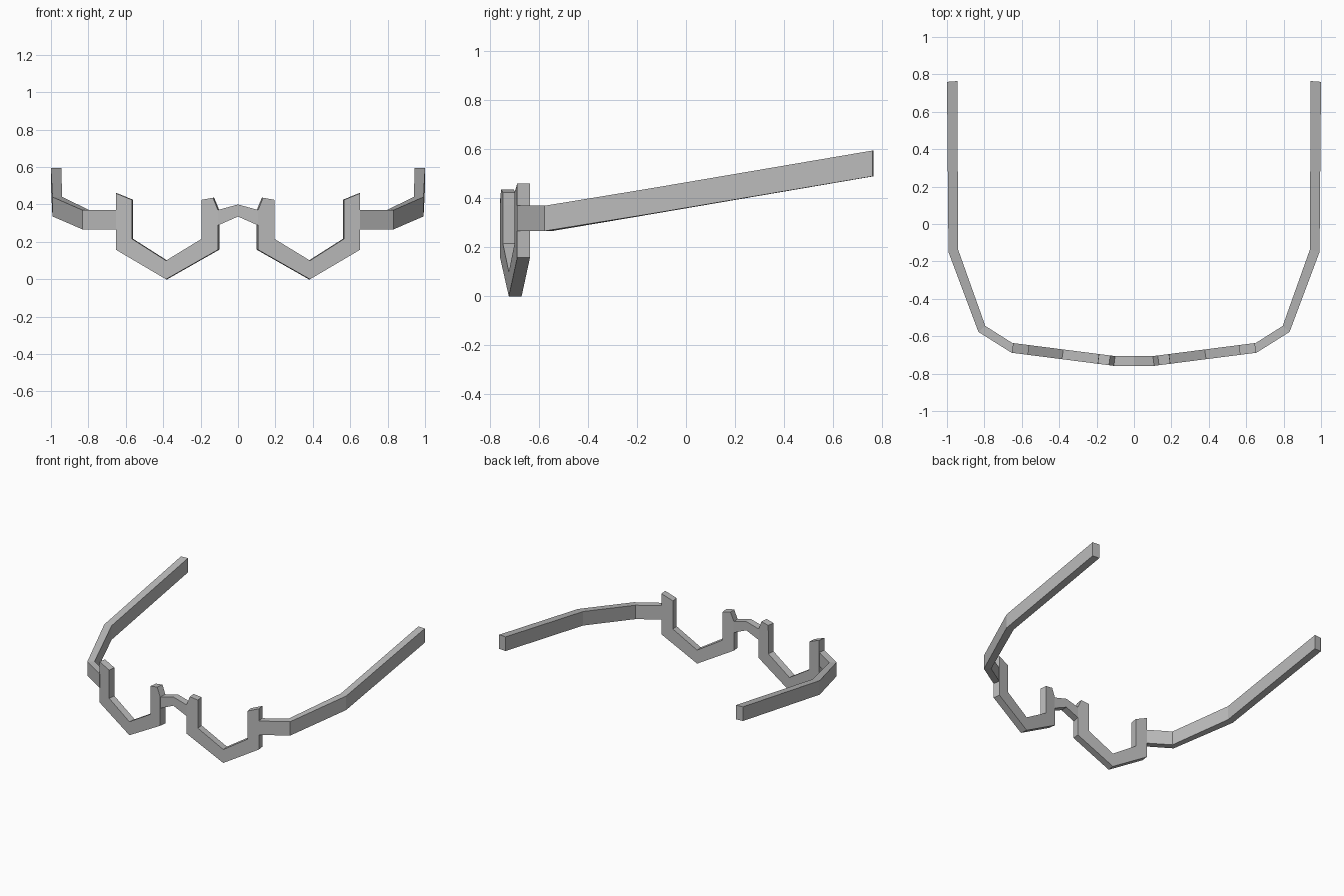
import bpy
import bmesh

cube = bpy.data.objects.get("Cube")
if cube:
    bpy.data.objects.remove(cube, do_unlink=True)

grey = bpy.data.materials.new("frame grey")
grey.use_nodes = True
colour = (0.5, 0.5, 0.5, 1)
grey.diffuse_color = colour
grey.node_tree.nodes["Principled BSDF"].inputs["Base Color"].default_value = colour

THICK = 0.052


def loft(name, sections, side=1):
    """Skin a bar through four-point sections and cap both ends."""
    bm = bmesh.new()
    rings = [[bm.verts.new((x * side, y, z)) for x, y, z in s] for s in sections]
    for a, b in zip(rings, rings[1:]):
        for i in range(4):
            j = (i + 1) % 4
            bm.faces.new((a[i], a[j], b[j], b[i]))
    bm.faces.new(rings[0])
    bm.faces.new(rings[-1])
    bmesh.ops.recalc_face_normals(bm, faces=bm.faces)
    mesh = bpy.data.meshes.new(name)
    bm.to_mesh(mesh)
    bm.free()
    mesh.materials.append(grey)
    bpy.context.collection.objects.link(bpy.data.objects.new(name, mesh))


def rim_section(outer, inner):
    """Front and back points on the slightly swept-back lens plane."""
    def front(p):
        return (p[0], -0.758 + 0.128 * (p[0] - 0.11), p[1])

    def back(p):
        x, y, z = front(p)
        return (x - 0.13 * THICK, y + THICK, z)
    return [front(outer), front(inner), back(inner), back(outer)]


def arm_section(outer, inner, low, high):
    """Upright section between an outer and an inner plan point."""
    return [(*outer, low), (*outer, high), (*inner, high), (*inner, low)]


# Open-topped rim: outer and inner edge points in x, z
rim = [rim_section(o, i) for o, i in [
    ((0.653, 0.46), (0.567, 0.425)),
    ((0.653, 0.158), (0.567, 0.216)),
    ((0.385, 0), (0.385, 0.1)),
    ((0.107, 0.158), (0.195, 0.216)),
    ((0.107, 0.37), (0.195, 0.37)),
    ((0.134, 0.436), (0.194, 0.425)),
]]

# Temple arm: plan points of the outer and inner face, bottom and top height
arm = [arm_section(*s) for s in [
    ((0.652, -0.69), (0.645, -0.64), 0.267, 0.37),
    ((0.832, -0.577), (0.795, -0.545), 0.267, 0.37),
    ((0.992, -0.15), (0.94, -0.138), 0.336, 0.44),
    ((1.0, 0.76), (0.945, 0.764), 0.49, 0.595),
]]

for label, side in (("left", 1), ("right", -1)):
    loft(label + "_rim", rim, side)
    loft(label + "_temple_arm", arm, side)

# Arched bridge between the rims
loft("bridge", [
    [(x, -0.758, low), (x, -0.758, high), (x, -0.758 + THICK, high), (x, -0.758 + THICK, low)]
    for x, low, high in [(-0.11, 0.287, 0.37), (0, 0.335, 0.4), (0.11, 0.287, 0.37)]
])
